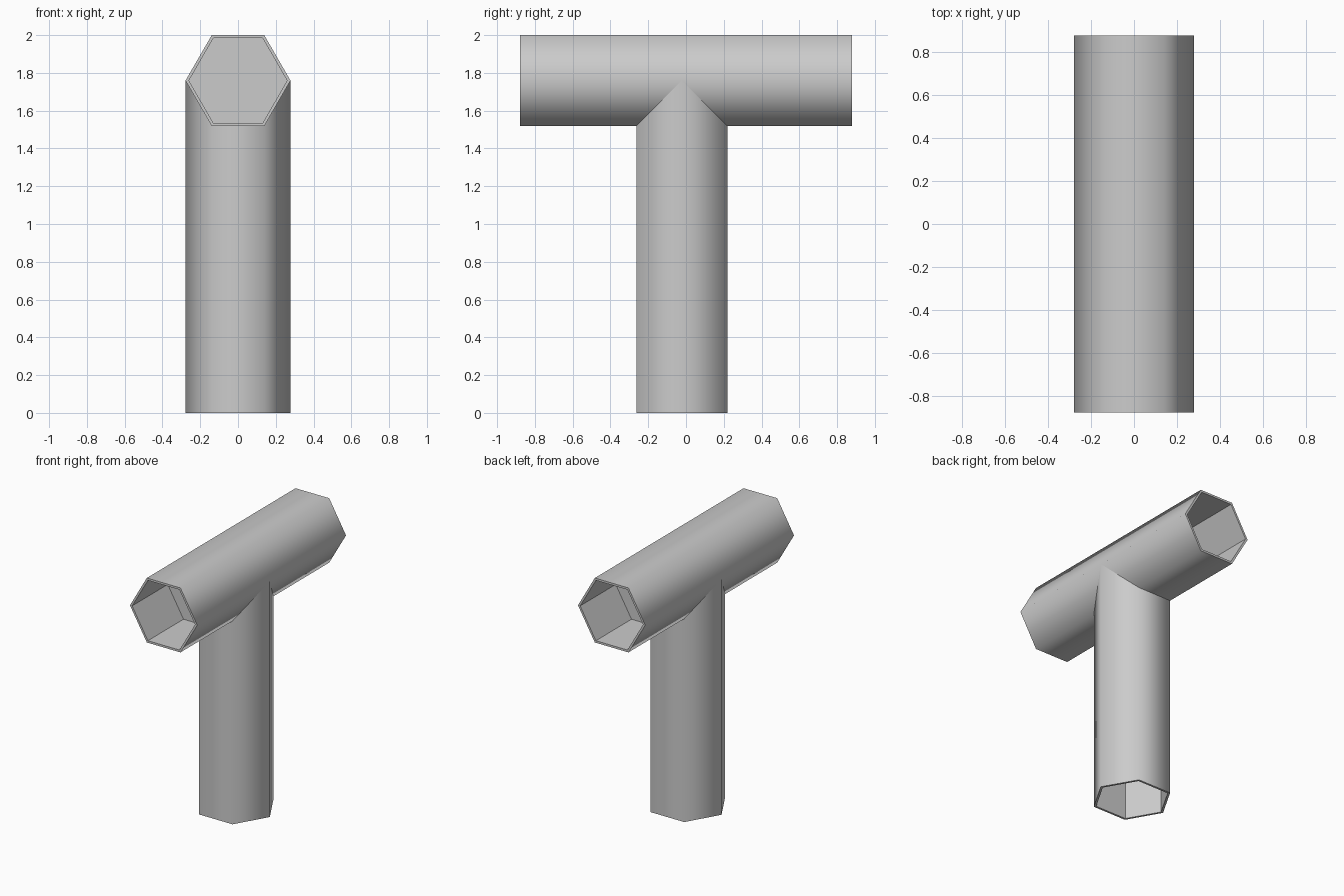
import bpy, bmesh, math
from mathutils import Vector, Matrix

cube = bpy.data.objects.get("Cube")
if cube:
    bpy.data.objects.remove(cube)

RADIUS, WALL = 0.278, 0.018
AXIS_Z = 2 - RADIUS * math.cos(math.pi / 6)

grey = bpy.data.materials.new("plain_grey")
grey.use_nodes = True
colour = (0.6, 0.6, 0.6, 1)
grey.diffuse_color = colour
grey.node_tree.nodes["Principled BSDF"].inputs["Base Color"].default_value = colour


def hex_pipe(name, length, open_ends, depth, matrix):
    """Hexagonal pipe along local z, with a blind bore in each open end."""
    bm = bmesh.new()
    ring = [bm.verts.new((RADIUS * math.cos(i * math.pi / 3),
                          RADIUS * math.sin(i * math.pi / 3), 0)) for i in range(6)]
    base = bm.faces.new(ring)
    top = bmesh.ops.extrude_face_region(bm, geom=[base], use_keep_orig=True)["geom"]
    bmesh.ops.translate(bm, vec=(0, 0, length),
                        verts=[v for v in top if isinstance(v, bmesh.types.BMVert)])
    bmesh.ops.recalc_face_normals(bm, faces=bm.faces)
    for f in bm.faces:
        f.smooth = abs(f.normal.z) < 0.5
    # Bore each open end: inset a rim, then push the inner face inward
    for end in open_ends:
        cap = next(f for f in bm.faces if f.normal.z * end > 0.9)
        bmesh.ops.inset_region(bm, faces=[cap], thickness=WALL)
        out = bmesh.ops.extrude_discrete_faces(bm, faces=[cap])["faces"]
        bmesh.ops.translate(bm, vec=(0, 0, -end * depth), verts=out[0].verts)
        for f in bm.faces:
            f.normal_update()
    # Keep the rim edges crisp
    for e in bm.edges:
        if len({f.smooth for f in e.link_faces}) > 1:
            e.smooth = False
    bm.transform(matrix)
    mesh = bpy.data.meshes.new(name)
    bm.to_mesh(mesh)
    bm.free()
    mesh.materials.append(grey)
    obj = bpy.data.objects.new(name, mesh)
    bpy.context.collection.objects.link(obj)
    return obj


# Crossbar running front to back, open at both ends
hex_pipe("crossbar_pipe", 1.755, (-1, 1), 0.42,
         Matrix.Translation((0, 0.8775, AXIS_Z)) @ Matrix.Rotation(math.pi / 2, 4, 'X'))

# Upright pipe, open at the bottom and mitred into the crossbar
hex_pipe("upright_pipe", AXIS_Z, (-1,), 0.42, Matrix.Translation((0, -0.022, 0)))
